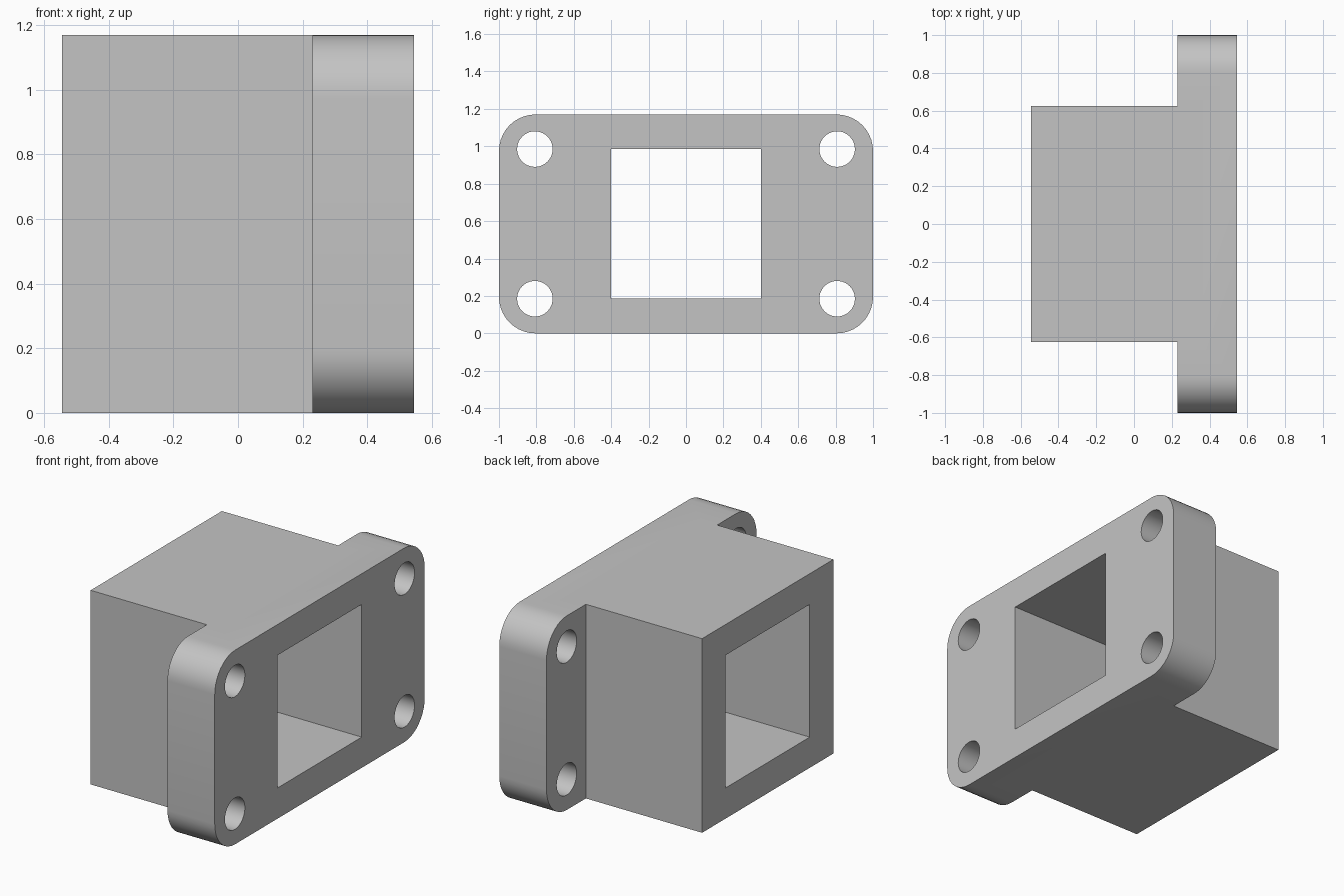
import bpy
import bmesh
from math import sin, cos, pi, radians

if "Cube" in bpy.data.objects:
    bpy.data.objects.remove(bpy.data.objects["Cube"], do_unlink=True)

HALF_X, FLANGE_X = 0.545, 0.23      # overall half depth, rear face of flange
HEIGHT, MID = 1.17, 0.585
BODY_Y, DUCT = 0.625, 0.4           # body half width, duct half size
CORNER, HOLE_R = 0.195, 0.095
HOLE_Y, HOLE_Z = 0.808, 0.4         # bolt hole offsets from the centre

grey = bpy.data.materials.new("plain grey")
grey.use_nodes = True
COLOUR = (0.55, 0.55, 0.55, 1)
grey.diffuse_color = COLOUR
grey.node_tree.nodes["Principled BSDF"].inputs["Base Color"].default_value = COLOUR


def prism(name, outline, x0, x1):
    """Extrude a (y, z) outline along x."""
    bm = bmesh.new()
    face = bm.faces.new([bm.verts.new((x0, y, z)) for y, z in outline])
    side = bmesh.ops.extrude_face_region(bm, geom=[face])["geom"]
    moved = [v for v in side if isinstance(v, bmesh.types.BMVert)]
    bmesh.ops.translate(bm, vec=(x1 - x0, 0, 0), verts=moved)
    bmesh.ops.recalc_face_normals(bm, faces=bm.faces)
    mesh = bpy.data.meshes.new(name)
    bm.to_mesh(mesh)
    bm.free()
    mesh.materials.append(grey)
    obj = bpy.data.objects.new(name, mesh)
    bpy.context.collection.objects.link(obj)
    return obj


def rectangle(hy, z0, z1):
    return [(-hy, z0), (hy, z0), (hy, z1), (-hy, z1)]


def arc(y, z, r, start, sweep, steps):
    return [(y + r * cos(start + sweep * i / steps),
             z + r * sin(start + sweep * i / steps)) for i in range(steps)]


def combine(target, tool, operation):
    mod = target.modifiers.new(operation.lower(), "BOOLEAN")
    mod.object, mod.operation, mod.solver = tool, operation, "EXACT"
    bpy.context.view_layer.objects.active = target
    bpy.ops.object.modifier_apply(modifier=mod.name)
    bpy.data.objects.remove(tool, do_unlink=True)


# Rounded mounting flange
outline = []
for i, (sy, sz) in enumerate([(1, 1), (-1, 1), (-1, -1), (1, -1)]):
    y, z = sy * (1 - CORNER), MID + sz * (MID - CORNER)
    outline += arc(y, z, CORNER, i * pi / 2, pi / 2, 10)
    outline += arc(y, z, CORNER, (i + 1) * pi / 2, 0, 1)
for i, (y, z) in enumerate(outline):   # keep top and bottom exactly level
    if abs(z - HEIGHT) < 1e-5:
        outline[i] = (y, HEIGHT)
    elif abs(z) < 1e-5:
        outline[i] = (y, 0)
flange = prism("flanged_duct", outline, FLANGE_X, HALF_X)

# Box body joined to the flange
combine(flange, prism("body", rectangle(BODY_Y, 0, HEIGHT), -HALF_X, FLANGE_X + 0.1), "UNION")

# Square duct right through
combine(flange, prism("duct_cutter", rectangle(DUCT, MID - DUCT, MID + DUCT), -1, 1), "DIFFERENCE")

# Four bolt holes
for sy in (-1, 1):
    for sz in (-1, 1):
        ring = arc(sy * HOLE_Y, MID + sz * HOLE_Z, HOLE_R, 0, 2 * pi, 40)
        combine(flange, prism("hole_cutter", ring, 0, 1), "DIFFERENCE")

bpy.ops.object.select_all(action="DESELECT")
flange.select_set(True)
bpy.context.view_layer.objects.active = flange
bpy.ops.object.shade_smooth_by_angle(angle=radians(30))
